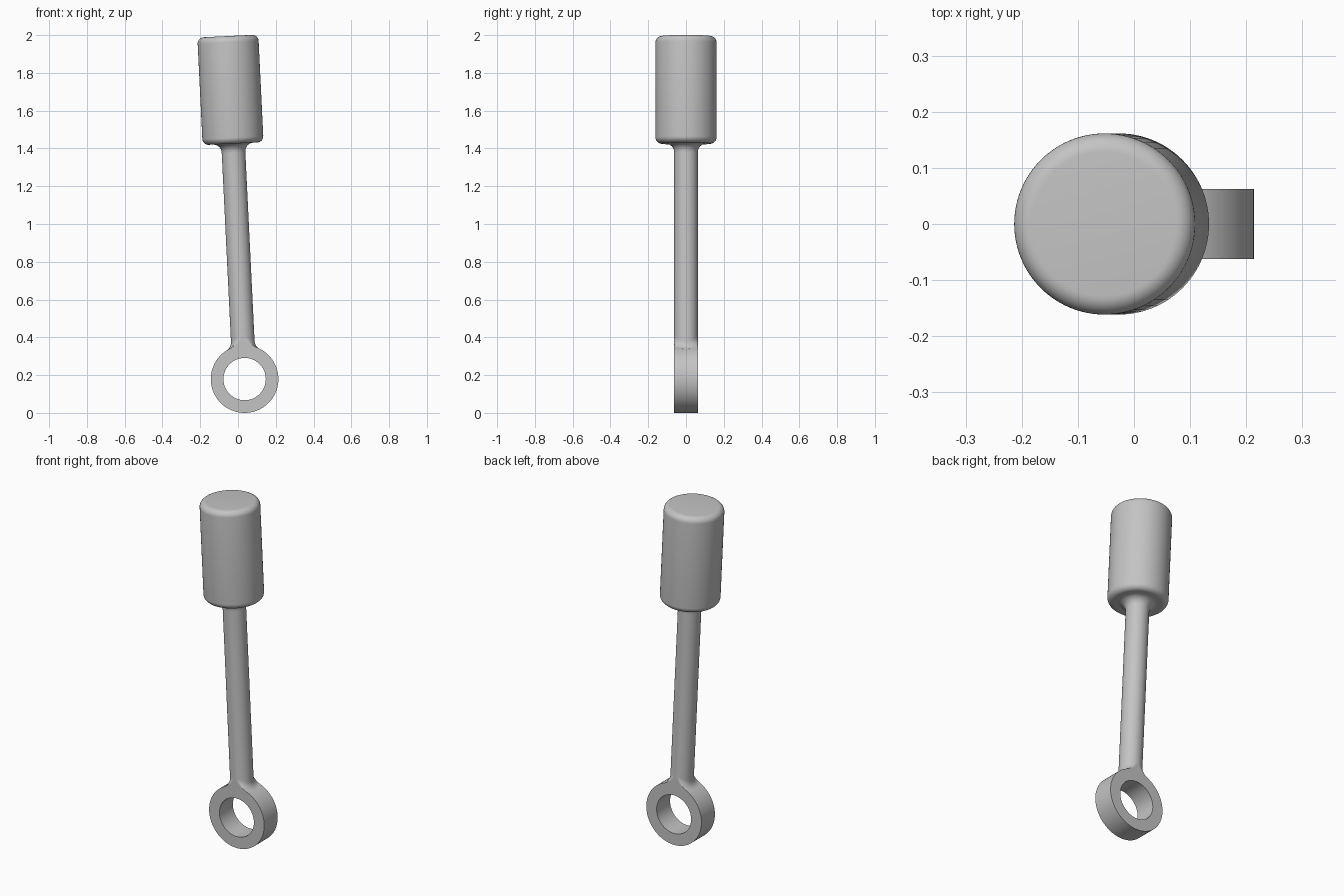
import bpy, bmesh
from math import sin, cos, pi, sqrt, radians
from mathutils import Vector

if "Cube" in bpy.data.objects:
    bpy.data.objects.remove(bpy.data.objects["Cube"])

SEG = 96
TILT = radians(-2.8)
PIVOT = (0.035, 0, 0.179)
RING_R, HOLE_R, HALF_W = 0.179, 0.112, 0.0625
ROD_R, FOOT_FILLET = 0.0625, 0.05
WEIGHT_R, WEIGHT_LOW, WEIGHT_TOP = 0.1615, 1.248, 1.818
ROUND, NECK_FILLET = 0.033, 0.045
ANGLES = [2 * pi * i / SEG for i in range(SEG)]

metal = bpy.data.materials.new("grey metal")
metal.use_nodes = True
GREY = (0.55, 0.55, 0.55, 1)
metal.diffuse_color = GREY
metal.node_tree.nodes["Principled BSDF"].inputs["Base Color"].default_value = GREY


def loft(name, loops, closed=False):
    """Skin a list of point loops; cap the ends unless the loops close on themselves."""
    bm = bmesh.new()
    rows = [[bm.verts.new(p) for p in loop] for loop in loops]
    pairs = list(zip(rows, rows[1:]))
    if closed:
        pairs.append((rows[-1], rows[0]))
    else:
        bm.faces.new(rows[0])
        bm.faces.new(rows[-1])
    for low, high in pairs:
        for i in range(SEG):
            j = (i + 1) % SEG
            bm.faces.new((low[i], low[j], high[j], high[i]))
    bmesh.ops.recalc_face_normals(bm, faces=bm.faces)
    mesh = bpy.data.meshes.new(name)
    bm.to_mesh(mesh)
    bm.free()
    mesh.materials.append(metal)
    obj = bpy.data.objects.new(name, mesh)
    bpy.context.collection.objects.link(obj)
    obj.location = PIVOT
    obj.rotation_euler = (0, TILT, 0)
    bpy.ops.object.select_all(action='DESELECT')
    obj.select_set(True)
    bpy.context.view_layer.objects.active = obj
    bpy.ops.object.shade_smooth_by_angle(angle=radians(30))
    return obj


def circle(r, z):
    return [(r * cos(a), r * sin(a), z) for a in ANGLES]


def arc(cx, cz, r, start, end, n=8):
    """Profile arc as (radius, height) pairs, angles in degrees."""
    steps = [radians(start + (end - start) * i / n) for i in range(n + 1)]
    return [(cx + r * cos(t), cz + r * sin(t)) for t in steps]


# Ring eye, with its bore running front to back
eye_profile = [(RING_R, -HALF_W), (RING_R, HALF_W), (HOLE_R, HALF_W), (HOLE_R, -HALF_W)]
loft("ring_eye", [[(r * cos(a), y, r * sin(a)) for a in ANGLES] for r, y in eye_profile],
     closed=True)


# Rod foot: rolling-ball fillet onto the ring, trimmed flush with its faces
def foot_point(a, t):
    reach = ROD_R + FOOT_FILLET
    x, y = reach * cos(a), reach * sin(a)
    z = sqrt((RING_R + FOOT_FILLET) ** 2 - x * x)
    to_ring = Vector((-x, 0, -z)).normalized()
    to_rod = Vector((-cos(a), -sin(a), 0))
    p = Vector((x, y, z)) + FOOT_FILLET * to_ring.slerp(to_rod, t)
    p.y = max(-HALF_W, min(HALF_W, p.y))
    return p


foot = [[foot_point(a, i / 10) for a in ANGLES] for i in range(11)]
root = [(p.x * 0.9, p.y * 0.9, p.z - 0.02) for p in foot[0]]
loft("rod", [root] + foot + [circle(ROD_R, WEIGHT_LOW - NECK_FILLET)])

# Weight: neck fillet, flat underside and rounded rims
inner = WEIGHT_R - ROUND
profile = arc(ROD_R + NECK_FILLET, WEIGHT_LOW - NECK_FILLET, NECK_FILLET, 180, 90)
profile += arc(inner, WEIGHT_LOW + ROUND, ROUND, -90, 0)
profile += arc(inner, WEIGHT_TOP - ROUND, ROUND, 0, 90)
loft("weight", [circle(r, z) for r, z in profile])
